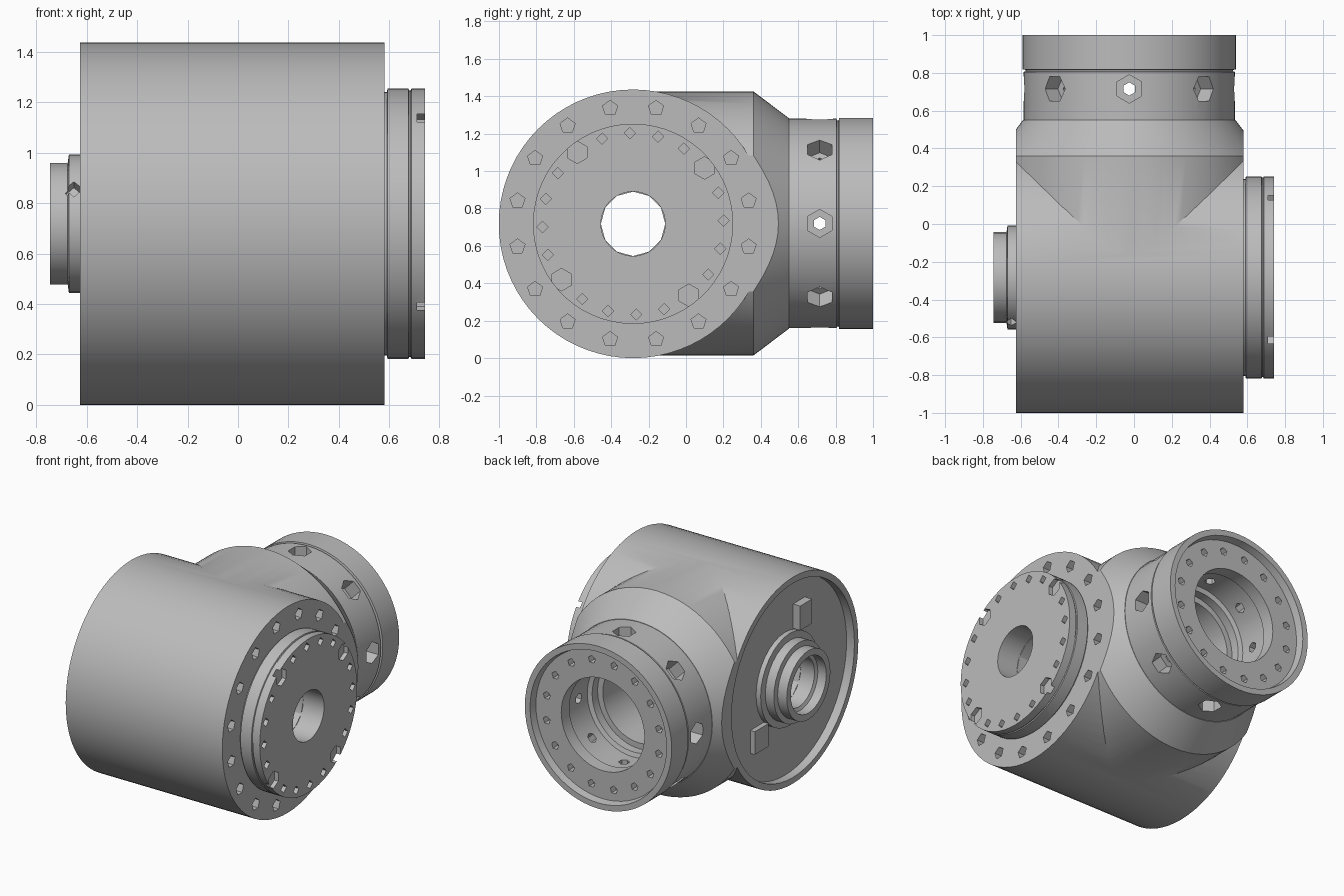
import bpy, bmesh
from math import sin, cos, pi, radians
from mathutils import Vector, Matrix

if "Cube" in bpy.data.objects:
    bpy.data.objects.remove(bpy.data.objects["Cube"], do_unlink=True)

grey = bpy.data.materials.new("machined grey")
grey.use_nodes = True
colour = (0.5, 0.5, 0.5, 1)
grey.diffuse_color = colour
grey.node_tree.nodes["Principled BSDF"].inputs["Base Color"].default_value = colour

# Shared centres: drum axis runs along x, neck axis along y
DRUM = Vector((0, -0.283, 0.718))
NECK = Vector((-0.025, 0, 0.72))


def finish(name, bm):
    bmesh.ops.recalc_face_normals(bm, faces=bm.faces)
    mesh = bpy.data.meshes.new(name)
    bm.to_mesh(mesh)
    bm.free()
    mesh.materials.append(grey)
    obj = bpy.data.objects.new(name, mesh)
    bpy.context.collection.objects.link(obj)
    return obj


def around(axis, centre, r, t, a):
    """Point at radius r, angle a and distance t along the axis."""
    u, v = r * cos(a), r * sin(a)
    return centre + Vector((t, u, v) if axis == "x" else (u, t, v))


def lathe(name, profile, axis, centre, segs=64):
    """Revolve (radius, distance) points; without a bore the ends are capped."""
    bm = bmesh.new()
    rings = [[bm.verts.new(around(axis, centre, r, t, 2 * pi * i / segs))
              for i in range(segs)] for r, t in profile]
    solid = profile[0][0] > profile[0][1] * 0 and name.endswith("solid")
    pairs = list(zip(rings, rings[1:]))
    if solid:
        bm.faces.new(rings[0])
        bm.faces.new(rings[-1])
    else:
        pairs.append((rings[-1], rings[0]))
    for a, b in pairs:
        for i in range(segs):
            j = (i + 1) % segs
            bm.faces.new((a[i], a[j], b[j], b[i]))
    return finish(name, bm)


def box(name, low, high):
    bm = bmesh.new()
    low, high = Vector(low), Vector(high)
    bmesh.ops.create_cube(bm, size=1, matrix=Matrix.Translation((low + high) / 2)
                          @ Matrix.Diagonal((*(high - low), 1)))
    return finish(name, bm)


def combine(obj, tool, operation):
    mod = obj.modifiers.new(operation.lower(), "BOOLEAN")
    mod.operation, mod.object, mod.solver = operation, tool, "EXACT"
    bpy.context.view_layer.objects.active = obj
    bpy.ops.object.modifier_apply(modifier=mod.name)
    bpy.data.objects.remove(tool, do_unlink=True)


def drill(obj, holes, sides=6):
    """Cut holes given as (surface point, outward direction, radius, depth)."""
    bm = bmesh.new()
    for point, out, radius, depth in holes:
        turn = Vector(out).to_track_quat("Z", "Y").to_matrix().to_4x4()
        middle = Vector(point) + Vector(out) * (0.05 - depth) / 2
        bmesh.ops.create_cone(bm, cap_ends=True, segments=sides, radius1=radius,
                              radius2=radius, depth=depth + 0.05,
                              matrix=Matrix.Translation(middle) @ turn)
    combine(obj, finish("drill", bm), "DIFFERENCE")


# Body: drum merged with a tapered branch, trimmed flat on both sides
body = lathe("drum_solid", [(0.718, -0.8), (0.718, 0.8)], "x", DRUM, 72)
branch = lathe("branch_solid", [(0.706, -0.28), (0.706, 0.36), (0.563, 0.55)], "y", NECK, 72)
combine(body, branch, "UNION")
combine(body, box("trim", (-0.625, -2, -1), (0.58, 2, 2)), "INTERSECT")
body.name = "body"

# Body openings: end recess, shaft bore and neck bore
combine(body, lathe("recess_solid", [(0.675, -0.8), (0.675, -0.565)], "x", DRUM), "DIFFERENCE")
combine(body, lathe("shaft_solid", [(0.172, -0.9), (0.172, 0.9)], "x", DRUM, 12), "DIFFERENCE")
combine(body, lathe("bore_solid", [(0.28, 0.05), (0.28, 0.7)], "y", NECK, 40), "DIFFERENCE")
drill(body, [(around("x", DRUM, 0.63, 0.58, radians(11.25 + 22.5 * i)), (1, 0, 0), 0.042, 0.08)
             for i in range(16)], 5)

# Neck coupling with radial counterbored holes and a recessed bolt face
neck = lathe("neck_coupling", [
    (0.32, 0.545), (0.56, 0.545), (0.56, 0.805), (0.55, 0.808), (0.55, 0.816),
    (0.565, 0.819), (0.565, 1.0), (0.525, 1.0), (0.515, 0.95), (0.32, 0.95),
    (0.32, 0.86), (0.35, 0.85), (0.35, 0.62), (0.32, 0.61)], "y", NECK)
radial = []
for i in range(8):
    a = i * pi / 4
    radial.append((around("y", NECK, 0.56, 0.715, a), (cos(a), 0, sin(a))))
drill(neck, [(p, d, 0.075, 0.10) for p, d in radial])
drill(neck, [(p, d, 0.035, 0.28) for p, d in radial])
drill(neck, [(around("y", NECK, 0.44, 0.95, 2 * pi * i / 16 + 0.2), (0, 1, 0), 0.028, 0.05)
             for i in range(16)], 5)

# Output flange with a bolt circle, every fifth hole larger
flange = lathe("output_flange", [
    (0.172, 0.575), (0.522, 0.575), (0.522, 0.59), (0.535, 0.592), (0.535, 0.675),
    (0.528, 0.678), (0.528, 0.684), (0.535, 0.687), (0.535, 0.74), (0.172, 0.74)], "x", DRUM, 60)
for big in (True, False):
    drill(flange, [(around("x", DRUM, 0.485, 0.74, radians(38 + 18 * i)), (1, 0, 0),
                    0.06 if big else 0.03, 0.03 if big else 0.05)
                   for i in range(20) if (i % 5 == 0) == big], 6 if big else 4)

# Cable hub on the recessed end
hub = lathe("cable_hub", [
    (0.172, -0.56), (0.32, -0.56), (0.32, -0.60), (0.275, -0.605), (0.275, -0.67),
    (0.24, -0.675), (0.24, -0.745), (0.195, -0.745), (0.195, -0.68), (0.172, -0.67)],
    "x", DRUM, 32)
drill(hub, [(around("x", DRUM, 0.275, -0.65, radians(150)), (0, cos(radians(150)), 0.5),
             0.035, 0.05)], 4)

# Connectors sitting in the end recess
connectors = [box("upper_connector", (-0.62, -0.50, 1.03), (-0.56, -0.37, 1.20)),
              box("lower_connector", (-0.60, -0.05, 0.34), (-0.56, 0.10, 0.50))]

# Smooth the round walls while keeping machined edges crisp
bpy.ops.object.select_all(action="DESELECT")
for part in (body, neck, flange, hub, *connectors):
    part.select_set(True)
bpy.context.view_layer.objects.active = body
bpy.ops.object.shade_smooth_by_angle(angle=radians(30))
